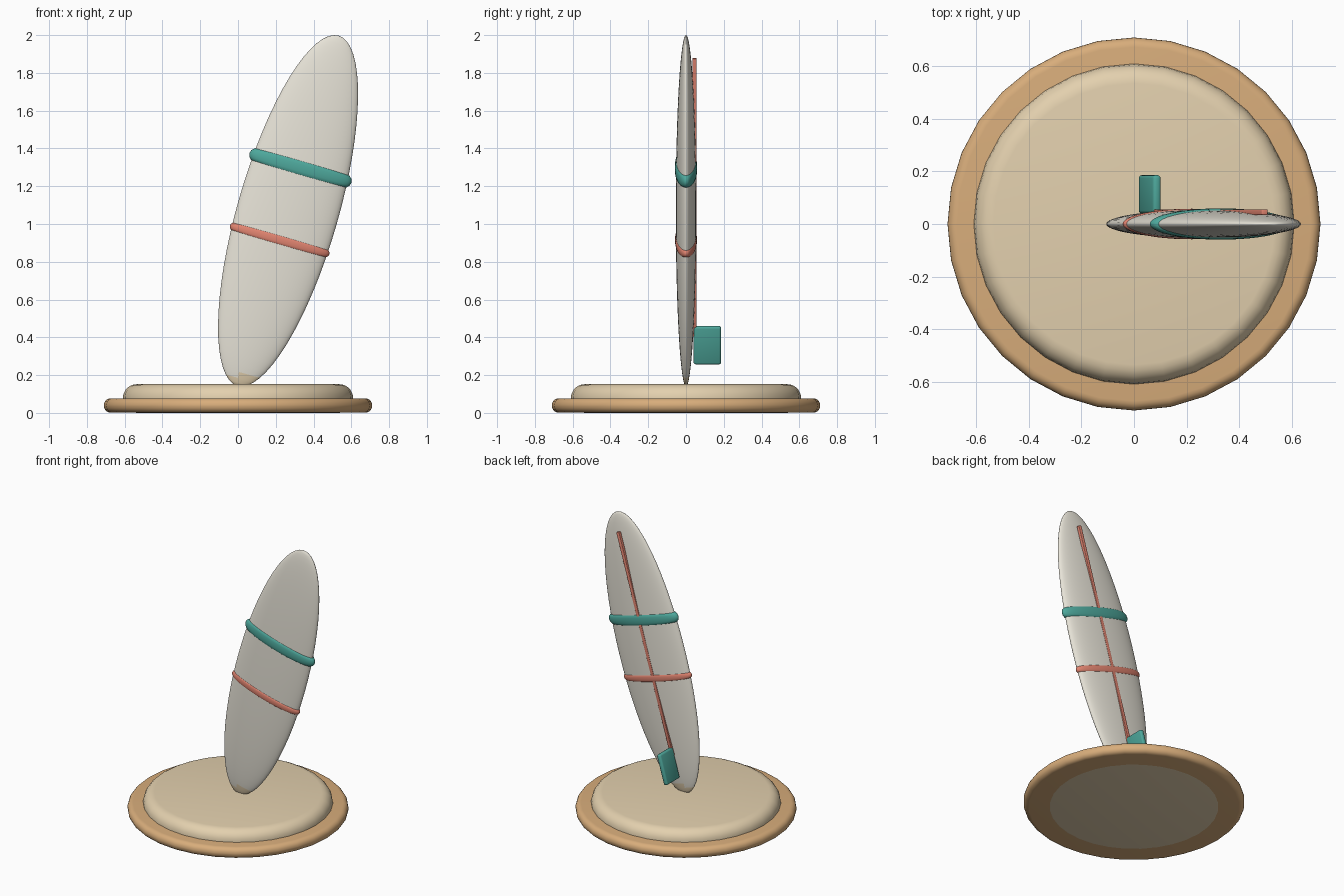
import bpy, math
from mathutils import Matrix, Vector

if "Cube" in bpy.data.objects:
    bpy.data.objects.remove(bpy.data.objects["Cube"])


def material(name, r, g, b):
    m = bpy.data.materials.new(name)
    lin = [((c / 255 + 0.055) / 1.055) ** 2.4 for c in (r, g, b)]
    m.diffuse_color = (*lin, 1)
    m.use_nodes = True
    m.node_tree.nodes["Principled BSDF"].inputs["Base Color"].default_value = m.diffuse_color
    return m


WOOD = material("wood", 216, 173, 123)
SAND = material("sand", 227, 208, 174)
WHITE = material("off_white", 236, 232, 220)
TEAL = material("teal", 78, 168, 156)
CORAL = material("coral", 225, 132, 112)

# Everything on the board is placed in the leaning board's own frame
TILT = math.radians(16.1)
LEAN = Matrix.Translation((0.265, 0, 1.07)) @ Matrix.Rotation(TILT, 4, 'Y')


def finish(name, mat, matrix=None, bevel=0, segments=3):
    ob = bpy.context.object
    ob.name = name
    ob.data.materials.append(mat)
    if matrix is not None:
        ob.data.transform(matrix)
    if bevel:
        mod = ob.modifiers.new("rounded_edges", 'BEVEL')
        mod.width = bevel
        mod.segments = segments
        mod.limit_method = 'ANGLE'
        bpy.ops.object.modifier_apply(modifier=mod.name)
    bpy.ops.object.shade_smooth_by_angle(angle=math.radians(40))
    return ob


def disc(name, mat, radius, z0, z1, bevel):
    bpy.ops.mesh.primitive_cylinder_add(vertices=32, radius=radius, depth=z1 - z0)
    return finish(name, mat, Matrix.Translation((0, 0, (z0 + z1) / 2)), bevel, 5)


def lean_box(name, mat, size, centre, bevel):
    bpy.ops.mesh.primitive_cube_add(size=1)
    m = LEAN @ Matrix.Translation(centre) @ Matrix.Diagonal((*size, 1))
    return finish(name, mat, m, bevel)


def band(name, mat, offset, major, minor):
    bpy.ops.mesh.primitive_torus_add(major_segments=48, minor_segments=12,
                                     major_radius=major, minor_radius=minor)
    m = LEAN @ Matrix.Translation((0, 0, offset)) @ Matrix.Diagonal((1, 0.212, 1, 1))
    return finish(name, mat, m)


# Stand: wooden plate with a sand disc set through it
disc("wooden_plate", WOOD, 0.71, 0.001, 0.077, 0.036)
disc("sand_disc", SAND, 0.61, 0.0, 0.152, 0.074)

# Flattened board, with sand clinging to its tail
bpy.ops.mesh.primitive_uv_sphere_add(segments=48, ring_count=32, radius=1)
board = finish("board", WHITE, LEAN @ Matrix.Diagonal((0.267, 0.054, 0.965, 1)))
board.data.materials.append(SAND)
for p in board.data.polygons:
    if p.center.z < 0.2:
        p.material_index = 1

# Painted bands wrapping the board
band("wide_band", TEAL, 0.236, 0.245, 0.036)
band("narrow_band", CORAL, -0.161, 0.252, 0.022)

# Back stringer and fin
lean_box("stringer", CORAL, (0.024, 0.022, 1.53), (0, 0.045, 0.075), 0.004)
lean_box("fin", TEAL, (0.032, 0.146, 0.21), (0, 0.113, -0.74), 0.012)
